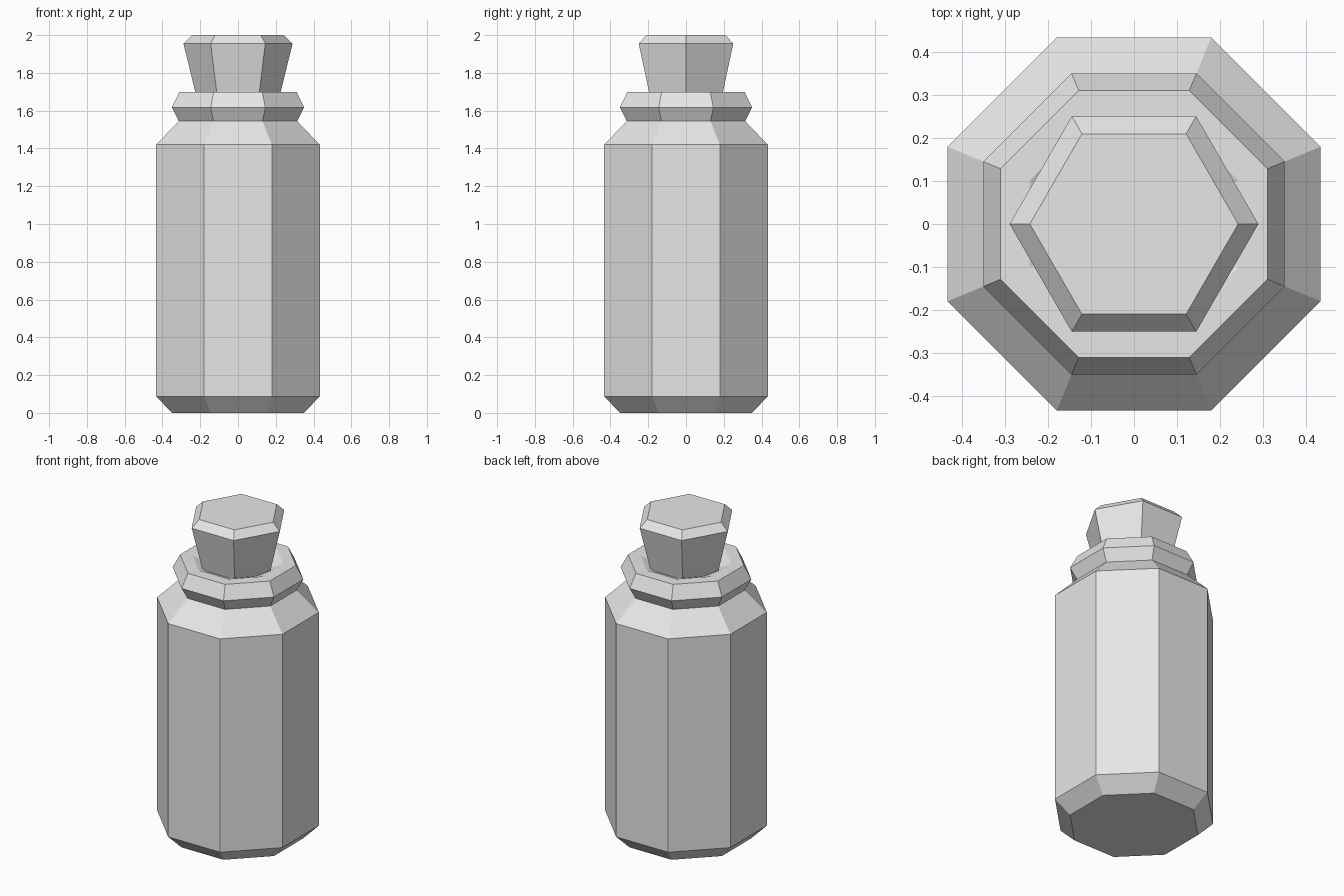
import bpy
import bmesh
from math import cos, sin, pi

cube = bpy.data.objects.get("Cube")
if cube:
    bpy.data.objects.remove(cube, do_unlink=True)

grey = bpy.data.materials.new("light grey")
grey.use_nodes = True
colour = (0.8, 0.8, 0.8, 1.0)
grey.diffuse_color = colour
grey.node_tree.nodes["Principled BSDF"].inputs["Base Color"].default_value = colour


def faceted_lathe(name, profile, sides, turn):
    """Stack regular polygons (radius, height), join them and cap both ends."""
    bm = bmesh.new()
    rings = []
    for radius, z in profile:
        angles = [turn + 2 * pi * i / sides for i in range(sides)]
        rings.append([bm.verts.new((radius * cos(a), radius * sin(a), z)) for a in angles])
    for low, high in zip(rings, rings[1:]):
        for i in range(sides):
            j = (i + 1) % sides
            bm.faces.new((low[i], low[j], high[j], high[i]))
    bm.faces.new(rings[0][::-1])
    bm.faces.new(rings[-1])
    bmesh.ops.recalc_face_normals(bm, faces=bm.faces)
    mesh = bpy.data.meshes.new(name)
    bm.to_mesh(mesh)
    bm.free()
    mesh.materials.append(grey)
    obj = bpy.data.objects.new(name, mesh)
    bpy.context.collection.objects.link(obj)
    return obj


# Octagonal bottle: half widths across flats, from base to shallow mouth
half_widths = [
    (0.35, 0.0), (0.433, 0.088), (0.433, 1.42),      # base bevel and body
    (0.313, 1.545), (0.35, 1.617), (0.31, 1.70),     # shoulder and lip
    (0.243, 1.70), (0.17, 1.67),                     # mouth
]
bottle = [(w / cos(pi / 8), z) for w, z in half_widths]
faceted_lathe("bottle", bottle, 8, pi / 8)

# Hexagonal tapered stopper with a bevelled top
stopper = [(0.2, 1.60), (0.226, 1.70), (0.289, 1.955), (0.242, 2.0)]
faceted_lathe("stopper", stopper, 6, 0)
